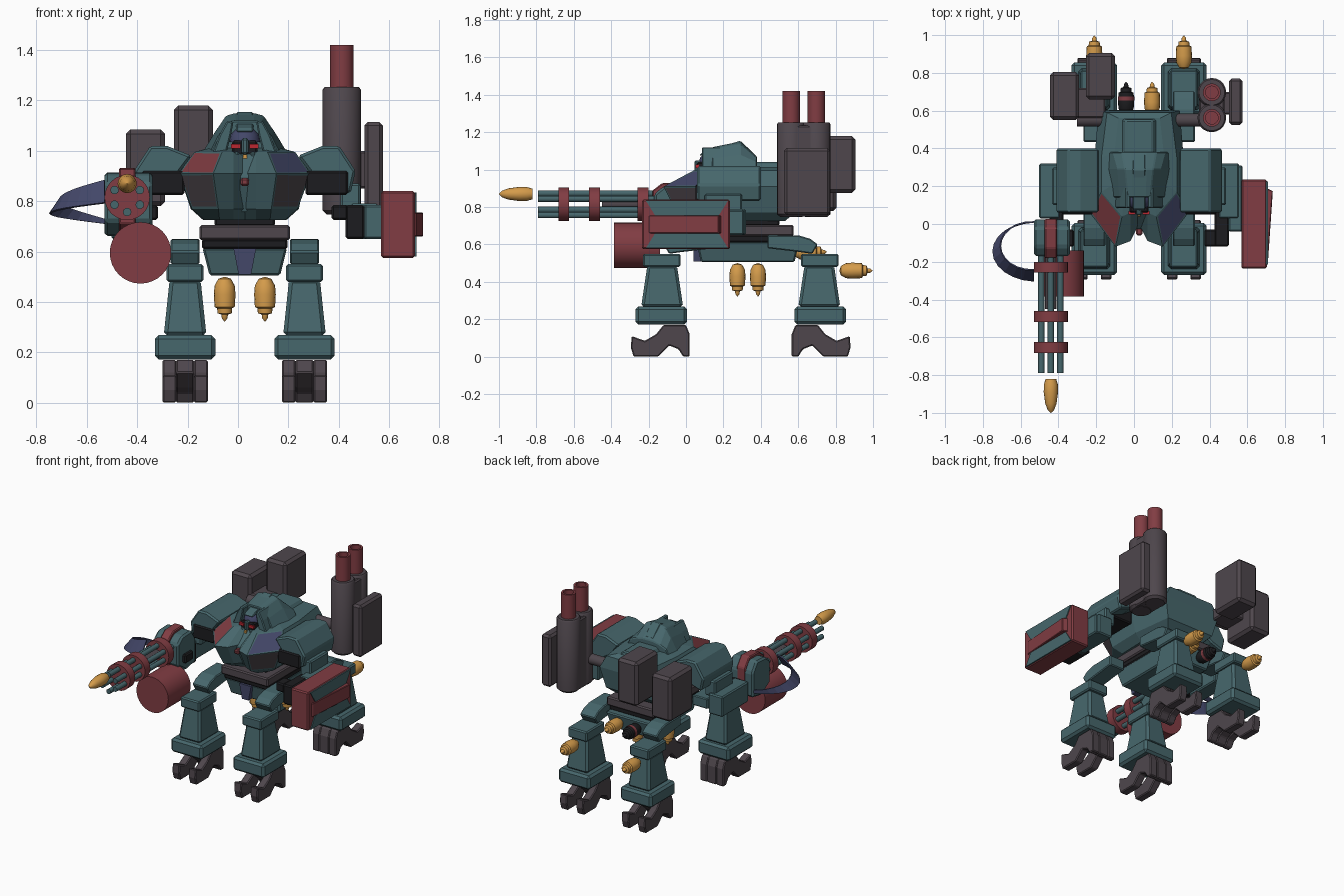
import bpy, bmesh, math
from mathutils import Vector

if "Cube" in bpy.data.objects:
    bpy.data.objects.remove(bpy.data.objects["Cube"])

CX, MY = 0.027, 0.2925   # body centre line, front/rear leg mirror line


def material(name, rgb):
    m = bpy.data.materials.new(name)
    m.use_nodes = True
    m.diffuse_color = (*rgb, 1)
    m.node_tree.nodes["Principled BSDF"].inputs["Base Color"].default_value = (*rgb, 1)
    return m


TEAL = material("teal armour", (0.062, 0.135, 0.15))
RED = material("dark red", (0.22, 0.046, 0.056))
GREY = material("warm grey", (0.077, 0.062, 0.073))
NAVY = material("navy", (0.056, 0.063, 0.14))
GOLD = material("ochre", (0.66, 0.33, 0.07))
BLACK = material("black", (0.012, 0.012, 0.014))
EYE = material("eye red", (0.5, 0.02, 0.03))


def finish(name, bm, mat, bevel=0.0, smooth=False):
    bmesh.ops.recalc_face_normals(bm, faces=bm.faces[:])
    me = bpy.data.meshes.new(name)
    bm.to_mesh(me)
    bm.free()
    ob = bpy.data.objects.new(name, me)
    bpy.context.collection.objects.link(ob)
    for m in mat if isinstance(mat, list) else [mat]:
        me.materials.append(m)
    if bevel:
        b = ob.modifiers.new("edge", "BEVEL")
        b.width, b.segments = bevel, 1
    if smooth:
        bpy.context.view_layer.objects.active = ob
        ob.select_set(True)
        bpy.ops.object.shade_smooth_by_angle(angle=math.radians(40))
        ob.select_set(False)
    return ob


def loft(name, rings, mat, bevel=0.0, smooth=False):
    """Skin closed rings of equal length and cap both ends."""
    bm = bmesh.new()
    vs = [[bm.verts.new(p) for p in r] for r in rings]
    n = len(vs[0])
    for a, b in zip(vs, vs[1:]):
        for i in range(n):
            bm.faces.new((a[i], a[(i + 1) % n], b[(i + 1) % n], b[i]))
    bm.faces.new(vs[0])
    bm.faces.new(vs[-1])
    return finish(name, bm, mat, bevel, smooth)


def prism(name, pts, axis, a, b, mat, bevel=0.006):
    put = (lambda p, t: (t, p[0], p[1])) if axis == "x" else (lambda p, t: (p[0], t, p[1]))
    return loft(name, [[put(p, t) for p in pts] for t in (a, b)], mat, bevel)


def box(name, x, y, z, mat, top=(1, 1), bevel=0.008):
    mx, my = sum(x) / 2, sum(y) / 2
    ring = lambda sx, sy, h: [(mx + (x[i] - mx) * sx, my + (y[j] - my) * sy, h)
                              for i, j in ((0, 0), (1, 0), (1, 1), (0, 1))]
    return loft(name, [ring(1, 1, z[0]), ring(*top, z[1])], mat, bevel)


def lathe(name, prof, base, axis, mat, n=16):
    """Turn (radius, distance) pairs about a line from base along axis."""
    q = Vector((0, 0, 1)).rotation_difference(Vector(axis))
    rings = [[Vector(base) + q @ Vector((max(r, 0.001) * math.cos(math.tau * i / n),
              max(r, 0.001) * math.sin(math.tau * i / n), d)) for i in range(n)] for r, d in prof]
    return loft(name, rings, mat, 0, True)


def rod(name, base, axis, r, length, mat, n=16):
    return lathe(name, [(r, 0), (r, length)], base, axis, mat, n)


# Legs: two sides, front and rear
foot = [(-.29, .11), (-.22, .085), (-.16, .12), (-.12, .17), (0, .17), (.02, .12), (.02, 0),
        (-.015, 0), (-.04, .04), (-.09, .06), (-.15, 0), (-.28, 0), (-.295, .05)]
heel = foot[2:10]
arm = [(-.12, .60), (-.08, .63), (-.02, .648), (.15, .65), (.15, .58), (-.02, .56), (-.09, .55)]
for s in (-1, 1):
    for end in ("front", "rear"):
        f = (lambda y: y) if end == "front" else (lambda y: 2 * MY - y)
        yy = lambda a, b: sorted((f(a), f(b)))
        x = CX + s * 0.237
        flip = lambda pts: [(f(p), z) for p, z in pts]
        for t in (-1, 1):
            prism(end + "_toe", flip(foot), "x", x + t * .035, x + t * .09, GREY)
        prism(end + "_heel", flip(heel), "x", x - .036, x + .036, GREY)
        box(end + "_ankle", (x - .12, x + .12), yy(-.27, .005), (.172, .268), TEAL, bevel=.015)
        box(end + "_shin", (x - .085, x + .085), yy(-.24, -.015), (.265, .49), TEAL, (.72, .7), .015)
        box(end + "_knee", (x - .073, x + .073), yy(-.23, -.03), (.48, .55), TEAL)
        prism(end + "_hip_arm", flip(arm), "x", x - .058, x + .058, TEAL)

# Pelvis and waist
box("pelvis", (CX - .14, CX + .14), (.08, .58), (.505, .615), TEAL, (1.2, 1.1))
prism("pelvis_crest", [(CX - .045, .612), (CX + .045, .612), (CX + .025, .51), (CX - .025, .51)],
      "y", .04, .1, NAVY, 0)
box("waist_seal", (CX - .17, CX + .17), (.05, .56), (.61, .65), BLACK)
box("waist_block", (CX - .18, CX + .18), (.03, .575), (.645, .705), GREY)
box("waist_column", (CX - .12, CX + .12), (.1, .5), (.7, .74), BLACK)

# Torso: level rings, each half running from the centre notch to the back
levels = [(.725, [(0, .07), (.045, .05), (.1, .03), (.16, .11), (.165, .3), (.14, .53)]),
          (.77, [(0, .03), (.045, -.02), (.105, -.05), (.21, .07), (.215, .3), (.18, .58)]),
          (.91, [(0, .0), (.045, -.09), (.125, -.12), (.262, .06), (.24, .3), (.215, .6)]),
          (.995, [(0, .08), (.045, .06), (.09, .04), (.2, .17), (.2, .35), (.17, .59)]),
          (1.015, [(0, .16), (.04, .16), (.08, .16), (.12, .22), (.13, .38), (.11, .56)])]
rings = [[(CX + x, y, z) for x, y in h] + [(CX - x, y, z) for x, y in h[:0:-1]] for z, h in levels]
torso = loft("torso", rings, [TEAL, RED, NAVY, GREY])
bm = bmesh.new()
bm.from_mesh(torso.data)
for fc in bm.faces[:]:
    c = fc.calc_center_median()
    if .14 < abs(c.x - CX) < .2 and c.y < .08 and .8 < c.z < .97:
        bmesh.ops.inset_individual(bm, faces=[fc], thickness=.012)
        fc.material_index = 3 if c.z < .9 else (1 if c.x < CX else 2)
bm.to_mesh(torso.data)
bm.free()
prism("chest_panel", [(.03, .755), (-.03, .9), (.06, .99), (.12, .99), (.12, .755)],
      "x", CX - .042, CX + .042, TEAL)
box("chest_lamp", (CX - .017, CX + .017), (-.06, .0), (.86, .893), RED)
box("back_ridge", (CX - .1, CX + .1), (.36, .56), (1.0, 1.04), TEAL, (.7, .9))

# Hood and face
hood = []
for y, pts in ((.14, [(.14, .99), (.105, 1.06), (.06, 1.115), (.035, 1.12)]),
               (.29, [(.17, .99), (.115, 1.08), (.075, 1.14), (.04, 1.15)]),
               (.38, [(.165, .99), (.14, 1.04), (.09, 1.06), (.04, 1.07)])):
    hood.append([(CX + x, y, z) for x, y2, z in [(a, 0, b) for a, b in pts]]
                + [(CX - a, y, b) for a, b in pts[::-1]])
loft("hood", hood, TEAL, .005)
prism("hood_crest", [(.07, 1.075), (.085, 1.09), (.29, 1.155), (.37, 1.08), (.15, 1.08)],
      "x", CX - .035, CX + .035, TEAL)
lathe("brow_dome", [(.06, 0), (.055, .03), (.035, .05), (0, .058)], (CX, .13, 1.035), (0, 0, 1), NAVY)
box("face", (CX - .05, CX + .05), (.06, .16), (.965, 1.04), BLACK)
box("nose_guard", (CX - .014, CX + .014), (.045, .1), (.985, 1.05), TEAL)
box("chin_light", (CX - .008, CX + .008), (.04, .06), (.97, .985), GOLD, bevel=0)
for s in (-1, 1):
    cheek = [(.13, .985), (.075, .985), (.055, 1.06), (.045, 1.115), (.07, 1.12), (.1, 1.065)]
    prism("hood_cheek", [(CX + s * a, z) for a, z in cheek], "y", .085, .2, TEAL)
    box("eye", sorted((CX + s * .018, CX + s * .055)), (.05, .07), (1.01, 1.028), EYE, bevel=0)
    box("jaw", sorted((CX + s * .02, CX + s * .045)), (.05, .1), (.96, .995), TEAL)

    # Shoulders and upper arms
    cap = [(.21, .98), (.31, 1.02), (.375, 1.02), (.44, .92), (.42, .83), (.33, .86), (.27, .9)]
    prism("shoulder", [(CX + s * a, z) for a, z in cap], "y", .06, .4, TEAL, .01)
    box("shoulder_joint", sorted((CX + s * .24, CX + s * .41)), (.05, .3), (.825, .92), BLACK)
    box("upper_arm", sorted((CX + s * .42, CX + s * .53)), (.03, .32), (.65, .79), TEAL)
    box("arm_link", sorted((CX + s * .38, CX + s * .46)), (.1, .3), (.76, .87), TEAL)
    box("elbow", sorted((CX + s * .4, CX + s * .475)), (-.12, .08), (.65, .785), BLACK)
    box("elbow_pin", sorted((CX + s * .345, CX + s * .41)), (-.12, -.03), (.725, .785), BLACK)
    # Pod mounts on the back
    rod("pod_mount", (CX + s * .17, .55, .92), (s, 0, 0), .035, .16, GREY)

# Left arm shield launcher
box("launcher_link", (.5, .575), (-.04, .31), (.65, .785), TEAL)
box("launcher", (.568, .703), (-.235, .235), (.575, .84), RED)
prism("launcher_face", [(-.215, .835), (.225, .835), (.175, .755), (-.165, .755)], "x", .7, .709, TEAL, 0)
prism("launcher_face_low", [(-.215, .58), (.225, .58), (.175, .66), (-.165, .66)], "x", .7, .709, TEAL, 0)
loft("launcher_ridge", [[(.7, -.2, z), (.71, -.19, z), (.735, .175, z), (.7, .19, z)]
                        for z in (.66, .755)], RED, .004)

# Right forearm with rotary gun
GX, GZ = -.44, .815
cuff = [(-.17, .72), (-.17, .87), (-.12, .91), (-.02, .915), (.025, .85), (.025, .68), (-.08, .66)]
prism("forearm", cuff, "x", GX - .09, GX + .1, TEAL, .012)
prism("forearm_band", [(y * 1.06, z + (.018 if z > .8 else -.008)) for y, z in cuff],
      "x", GX - .033, GX + .033, RED)
for y in (-.2, -.46, -.625):
    rod("gun_ring", (GX, y, GZ), (0, -1, 0), .09, .058, RED, 24)
rod("gun_core", (GX, -.15, GZ), (0, -1, 0), .03, .3, GREY)
for i in range(6):
    a = math.tau * (i + .5) / 6
    rod("gun_barrel", (GX + .058 * math.cos(a), -.15, GZ + .058 * math.sin(a)), (0, -1, 0), .017, .64, TEAL, 10)
lathe("flying_round", [(.028, 0), (.037, .03), (.038, .07), (.03, .13), (.017, .165), (0, .18)],
      (GX, -.82, .87), (0, -1, 0), GOLD)
rod("ammo_drum", (-.387, -.14, .595), (0, -1, 0), .122, .245, RED, 32)

# Curved ammo belt, narrow at the back and wide at the front
bm = bmesh.new()
rows = []
for i in range(13):
    t = i / 12
    a = math.pi * (.5 + t)
    c = Vector((-.53 + .2 * math.cos(a), -.13 + .145 * math.sin(a), .72 + .12 * t))
    w = Vector((.02 * math.sin(math.pi * t), .03 * t, .01 + .035 * t))
    rows.append([bm.verts.new(c - w), bm.verts.new(c + w)])
for a, b in zip(rows, rows[1:]):
    bm.faces.new((a[0], a[1], b[1], b[0]))
belt = finish("ammo_belt", bm, NAVY)
belt.modifiers.new("thick", "SOLIDIFY").thickness = .008

# Back pods and twin cannon
box("inner_pod", (-.255, -.1), (.66, .905), (.875, 1.18), GREY, bevel=.018)
box("outer_pod", (-.445, -.29), (.55, .805), (.78, 1.085), GREY, bevel=.018)
box("pod_bridge", (-.31, -.15), (.56, .72), (.88, .96), GREY)
for y in (.562, .697):
    lathe("cannon_body", [(.06, 0), (.076, .015), (.076, .495), (.068, .505)], (.412, y, .748), (0, 0, 1), GREY, 20)
    lathe("cannon_barrel", [(.047, 0), (.047, .18), (.033, .18), (.033, .11)], (.412, y, 1.24), (0, 0, 1), RED, 20)
box("cannon_web", (.345, .48), (.56, .7), (.75, 1.235), GREY)
box("cannon_side_pod", (.502, .575), (.525, .77), (.757, 1.115), GREY, bevel=.014)
box("cannon_side_link", (.46, .52), (.58, .7), (.85, 1.0), GREY)

# Stepped shells under the belly, on the rump and on the rear legs
shell = [(0, 0), (.025, .008), (.04, .035), (.043, .07), (.04, .12), (.03, .125),
         (.028, .145), (.013, .15), (.011, .165), (0, .178)]
for s, y in ((-1, .275), (1, .385)):
    lathe("belly_shell", shell, (CX + s * .08, y, .5), (0, 0, -1), GOLD)
    lathe("rump_shell", shell, (CX + s * .069, .575, .56), (0, 1, 0), GOLD if s > 0 else BLACK)
    lathe("leg_shell", shell, (CX + s * .237, .82, .46), (0, 1, 0), GOLD)
rod("rump_shell_band", (CX - .069, .655, .56), (0, 1, 0), .0435, .02, RED)
